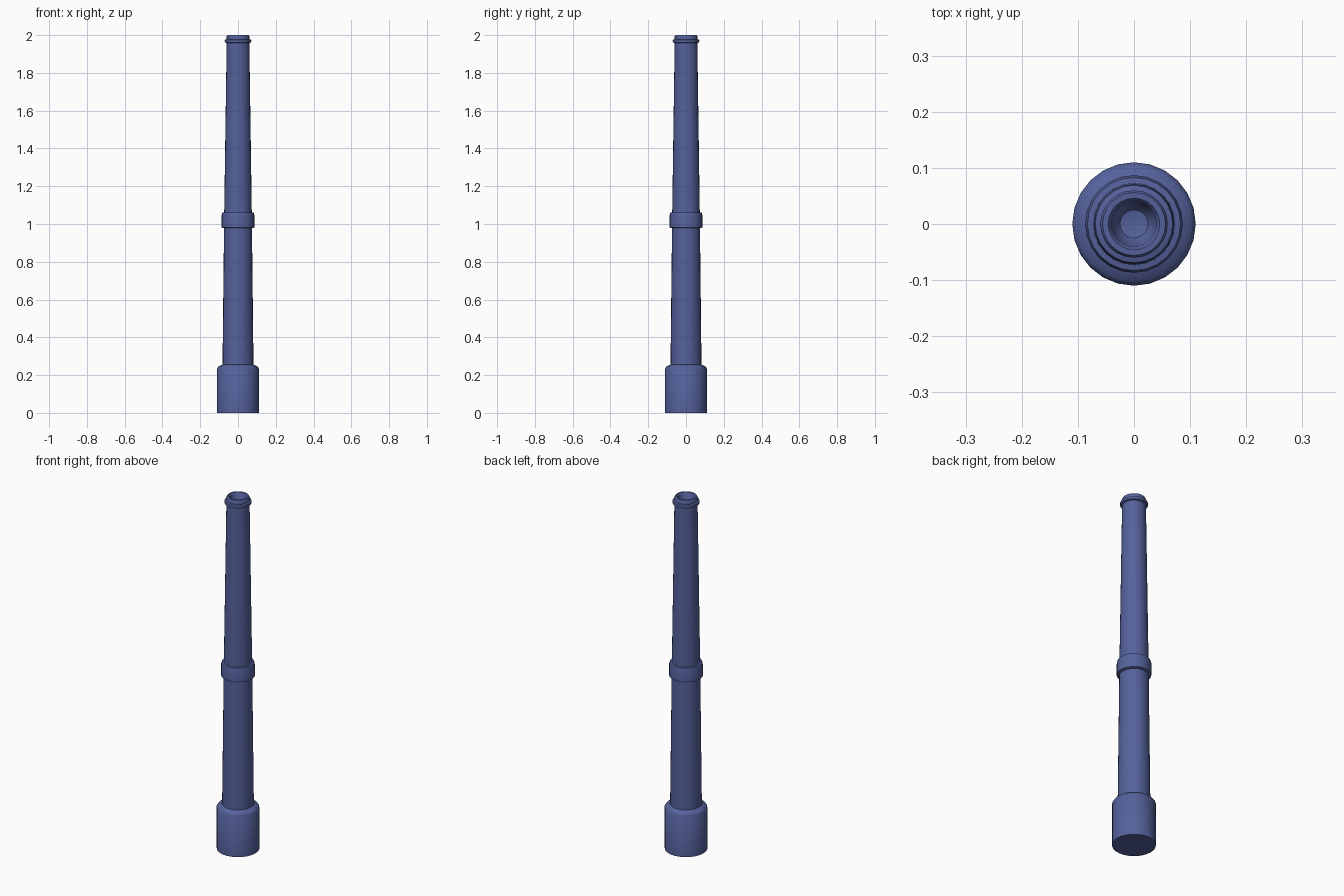
import bpy, bmesh, math

if "Cube" in bpy.data.objects:
    bpy.data.objects.remove(bpy.data.objects["Cube"])

SIDES = 24

def lathe(name, profile):
    """Spin an (r, z) profile around z; points with r = 0 become poles."""
    bm = bmesh.new()
    rings = []
    for r, z in profile:
        if r == 0:
            rings.append([bm.verts.new((0, 0, z))] * SIDES)
        else:
            rings.append([bm.verts.new((r * math.cos(2 * math.pi * i / SIDES),
                                        r * math.sin(2 * math.pi * i / SIDES), z))
                          for i in range(SIDES)])
    for a, b in zip(rings, rings[1:]):
        for i in range(SIDES):
            j = (i + 1) % SIDES
            bm.faces.new(list(dict.fromkeys((a[i], a[j], b[j], b[i]))))
    bmesh.ops.recalc_face_normals(bm, faces=bm.faces)
    mesh = bpy.data.meshes.new(name)
    bm.to_mesh(mesh)
    bm.free()
    obj = bpy.data.objects.new(name, mesh)
    bpy.context.collection.objects.link(obj)
    return obj

# Stepped barrel: heavy foot, lower tube, collar, upper tube, lip and bore
foot = [(0, 0), (0.11, 0), (0.11, 0.236), (0.102, 0.247), (0.082, 0.255)]
lower_tube = [(0.074, 0.978)]
collar = [(0.087, 0.982), (0.087, 1.045), (0.083, 1.06), (0.073, 1.062)]
upper_tube = [(0.06, 1.958)]
lip = [(0.069, 1.961), (0.071, 1.968), (0.069, 1.975), (0.06, 1.978),
       (0.06, 1.994), (0.056, 2.0)]
bore = [(0.046, 2.0), (0.04, 1.992), (0.037, 1.95), (0.025, 1.935), (0, 1.93)]
barrel = lathe("barrel", foot + lower_tube + collar + upper_tube + lip + bore)

# Blue finish
blue = bpy.data.materials.new("blue")
blue.diffuse_color = (0.09, 0.12, 0.33, 1)
blue.use_nodes = True
blue.node_tree.nodes["Principled BSDF"].inputs["Base Color"].default_value = blue.diffuse_color
barrel.data.materials.append(blue)

bpy.context.view_layer.objects.active = barrel
barrel.select_set(True)
bpy.ops.object.shade_smooth_by_angle(angle=math.radians(40))
